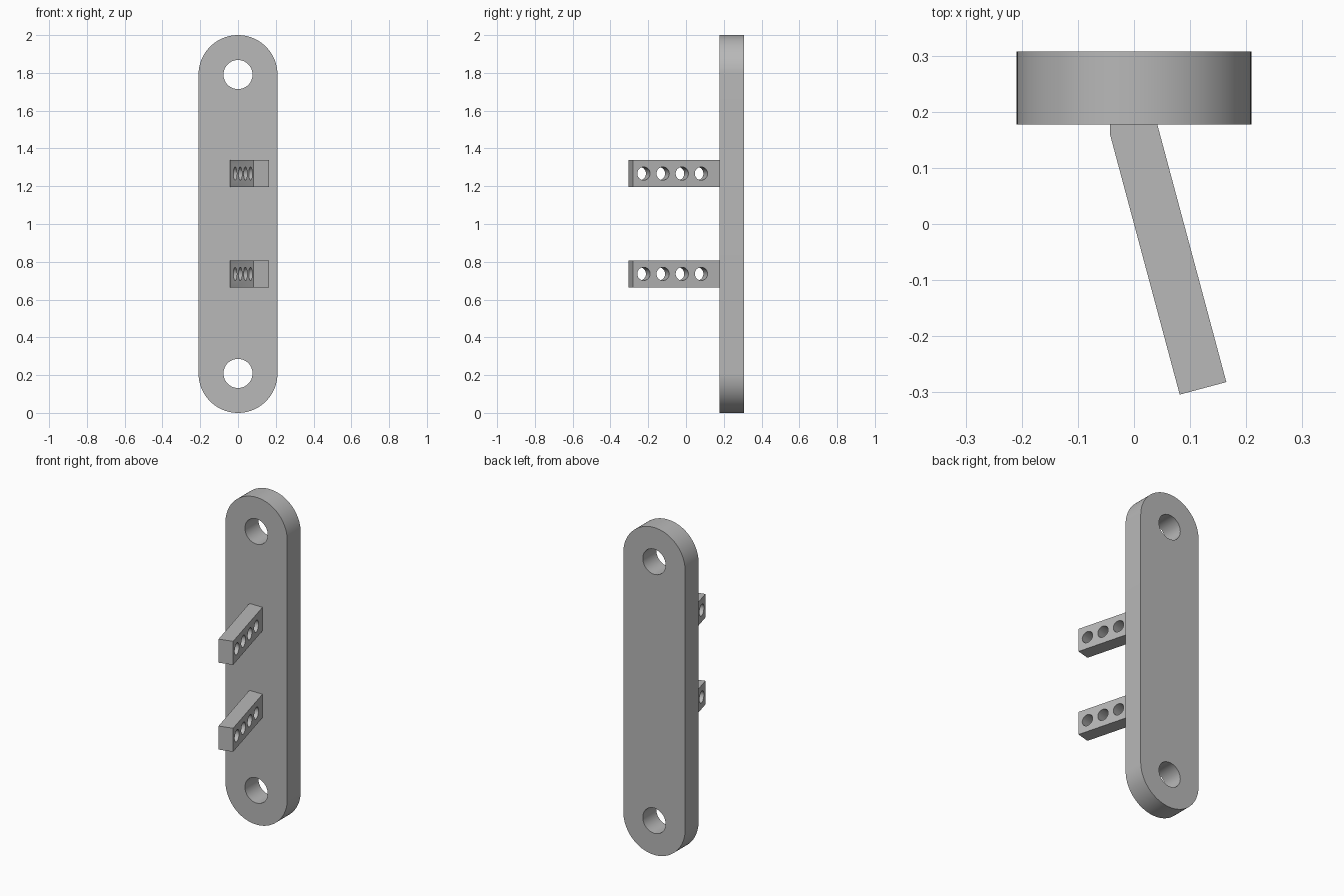
import bpy, bmesh, math
from mathutils import Matrix, Vector

cube = bpy.data.objects.get("Cube")
if cube:
    bpy.data.objects.remove(cube, do_unlink=True)

grey = bpy.data.materials.new("plain grey")
grey.use_nodes = True
colour = (0.48, 0.48, 0.48, 1)
grey.diffuse_color = colour
grey.node_tree.nodes["Principled BSDF"].inputs["Base Color"].default_value = colour


def prism(name, points, depth):
    """Extrude a closed outline of 3D points along a vector."""
    bm = bmesh.new()
    face = bm.faces.new([bm.verts.new(p) for p in points])
    result = bmesh.ops.extrude_face_region(bm, geom=[face])
    moved = [v for v in result["geom"] if isinstance(v, bmesh.types.BMVert)]
    bmesh.ops.translate(bm, vec=depth, verts=moved)
    bmesh.ops.recalc_face_normals(bm, faces=bm.faces)
    mesh = bpy.data.meshes.new(name)
    bm.to_mesh(mesh)
    bm.free()
    obj = bpy.data.objects.new(name, mesh)
    bpy.context.collection.objects.link(obj)
    mesh.materials.append(grey)
    return obj


def drill(obj, centres, axis, radius, length):
    """Cut round through holes, then drop the cutter."""
    bm = bmesh.new()
    turn = Vector((0, 0, 1)).rotation_difference(axis).to_matrix().to_4x4()
    for c in centres:
        bmesh.ops.create_cone(bm, cap_ends=True, segments=48, radius1=radius, radius2=radius,
                              depth=length, matrix=Matrix.Translation(c) @ turn)
    mesh = bpy.data.meshes.new("hole_cutter")
    bm.to_mesh(mesh)
    bm.free()
    mesh.materials.append(grey)
    cutter = bpy.data.objects.new("hole_cutter", mesh)
    cutter.hide_render = True
    bpy.context.collection.objects.link(cutter)
    mod = obj.modifiers.new("holes", "BOOLEAN")
    mod.operation, mod.solver, mod.object = "DIFFERENCE", "EXACT", cutter
    bpy.ops.object.select_all(action="DESELECT")
    obj.select_set(True)
    bpy.context.view_layer.objects.active = obj
    bpy.ops.object.modifier_apply(modifier=mod.name)
    bpy.data.objects.remove(cutter, do_unlink=True)
    bpy.ops.object.shade_smooth_by_angle(angle=math.radians(30))


# Back plate: a rounded slot outline with a hole at each end
R, FRONT, BACK = 0.209, 0.177, 0.307
steps = 48
outline = []
for z, start in ((2 - R, 0), (R, math.pi)):
    for i in range(steps + 1):
        a = start + math.pi * i / steps
        outline.append((R * math.cos(a), FRONT, z + R * math.sin(a)))
plate = prism("back_plate", outline, (0, BACK - FRONT, 0))
drill(plate, [Vector((0, 0.242, z)) for z in (R, 2 - R)], Vector((0, 1, 0)), 0.077, 0.5)

# Two slanted arms, each with a row of four cross holes
tilt = math.radians(15)
along = Vector((-math.sin(tilt), math.cos(tilt), 0))
across = Vector((math.cos(tilt), math.sin(tilt), 0))
tip = Vector((0.0815, -0.304, 0))
width, half_height = 0.086, 0.072
for name, z in (("lower_arm", 0.736), ("upper_arm", 1.267)):
    base = Vector((0, 0, z - half_height))
    corner = tip + along * 0.481
    end = tip + across * width
    root = end + along * ((FRONT - end.y) / along.y)
    shape = [tip, end, root, Vector((corner.x, FRONT, 0)), corner]
    arm = prism(name, [p + base for p in shape], (0, 0, 2 * half_height))
    middle = tip + across * width / 2 + Vector((0, 0, z))
    drill(arm, [middle + along * (0.06 + 0.105 * i) for i in range(4)], across, 0.035, 0.3)
